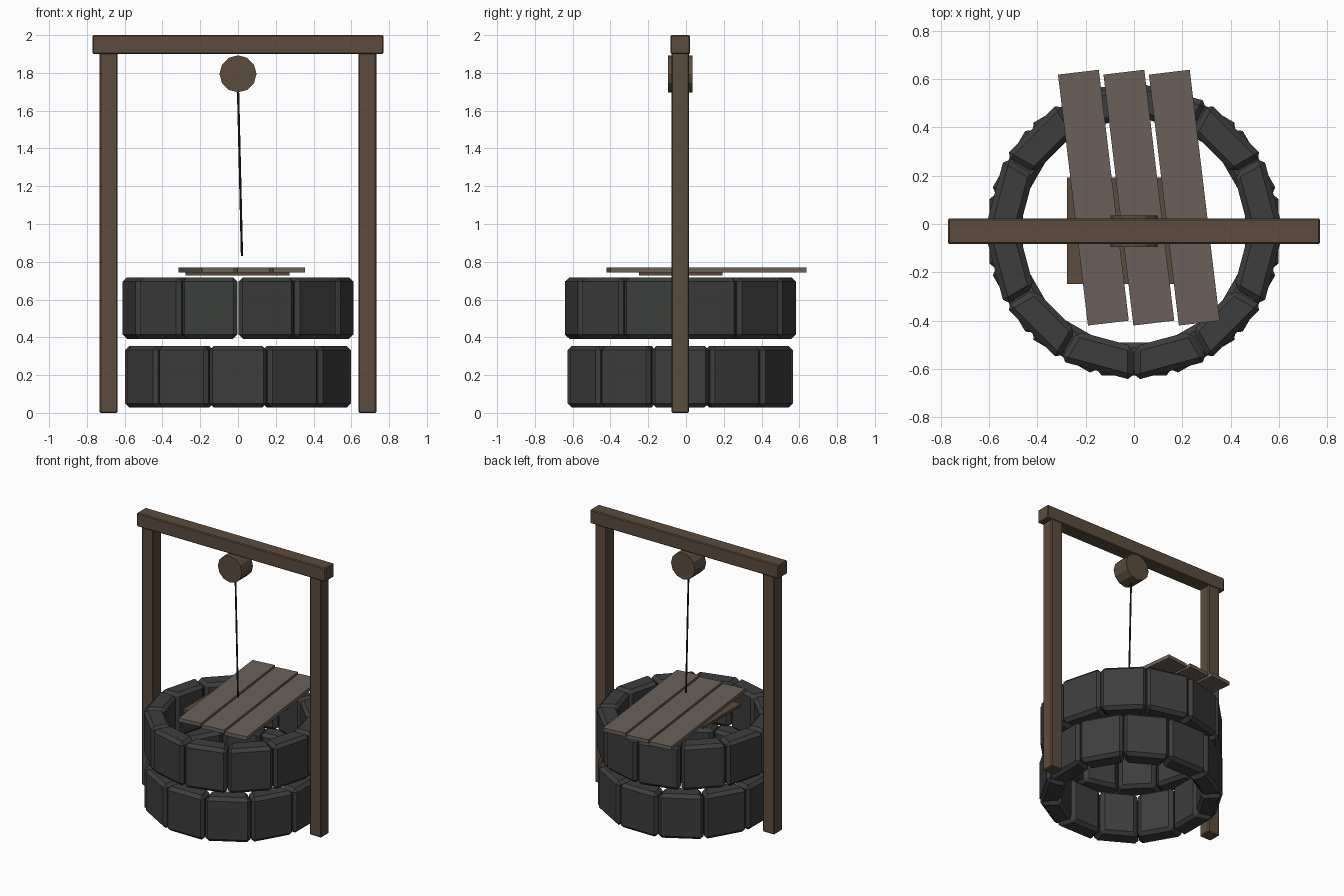
import bpy, bmesh, math
from mathutils import Vector

if "Cube" in bpy.data.objects:
    bpy.data.objects.remove(bpy.data.objects["Cube"])

CY = -0.03  # the well ring and frame share this centre line


def material(name, rgb):
    m = bpy.data.materials.new(name)
    m.diffuse_color = (*rgb, 1)
    m.use_nodes = True
    m.node_tree.nodes["Principled BSDF"].inputs["Base Color"].default_value = m.diffuse_color
    return m


STONE = material("stone", (0.045, 0.047, 0.045))
WOOD = material("dark wood", (0.105, 0.072, 0.048))
PLANK = material("plank wood", (0.145, 0.118, 0.100))
ROPE = material("rope", (0.02, 0.018, 0.015))


def finish(name, bm, mat, bevel=0):
    bmesh.ops.recalc_face_normals(bm, faces=bm.faces)
    me = bpy.data.meshes.new(name)
    bm.to_mesh(me)
    bm.free()
    ob = bpy.data.objects.new(name, me)
    bpy.context.collection.objects.link(ob)
    me.materials.append(mat)
    if bevel:
        b = ob.modifiers.new("chamfer", 'BEVEL')
        b.width, b.segments, b.limit_method = bevel, 1, 'ANGLE'
    return ob


def box(name, lo, hi, mat, bevel=0, turn=0):
    lo, hi = Vector(lo), Vector(hi)
    bm = bmesh.new()
    bmesh.ops.create_cube(bm, size=1)
    bmesh.ops.scale(bm, vec=hi - lo, verts=bm.verts)
    ob = finish(name, bm, mat, bevel)
    ob.location = (lo + hi) / 2
    ob.rotation_euler.z = math.radians(turn)
    return ob


def cylinder(name, a, b, r, sides, mat):
    a, b = Vector(a), Vector(b)
    bm = bmesh.new()
    bmesh.ops.create_cone(bm, cap_ends=True, segments=sides, radius1=r, radius2=r, depth=(b - a).length)
    ob = finish(name, bm, mat)
    ob.location = (a + b) / 2
    ob.rotation_euler = (b - a).to_track_quat('Z', 'Y').to_euler()
    return ob


# stone course: twelve chamfered wedge blocks
def stone_course(name, z0, z1, start, inner=0.46, outer=0.597, count=12):
    bm = bmesh.new()
    half = math.pi / count
    gap = 0.003
    for i in range(count):
        a = start + i * 2 * half
        u = Vector((math.cos(a), math.sin(a), 0))
        t = Vector((-u.y, u.x, 0))
        rings = []
        for z in (z0, z1):
            rings.append([bm.verts.new(u * r + t * s * (r * math.tan(half) - gap) + Vector((0, CY, z)))
                          for r, s in ((inner, -1), (outer, -1), (outer, 1), (inner, 1))])
        low, top = rings
        bm.faces.new(low)
        bm.faces.new(top)
        for k in range(4):
            j = (k + 1) % 4
            bm.faces.new((low[k], low[j], top[j], top[k]))
    return finish(name, bm, STONE, 0.023)


stone_course("lower_stone_course", 0.028, 0.355, 0)
stone_course("upper_stone_course", 0.392, 0.718, math.radians(15))

# frame: two posts and a crossbeam
for side, x in (("left", -0.685), ("right", 0.685)):
    box(f"{side}_post", (x - 0.047, CY - 0.047, 0), (x + 0.047, CY + 0.047, 1.905), WOOD, 0.006)
box("crossbeam", (-0.77, CY - 0.052, 1.9), (0.77, CY + 0.052, 2.0), WOOD, 0.006)

# pulley and hanging rope
cylinder("pulley", (0, CY - 0.065, 1.795), (0, CY + 0.065, 1.795), 0.098, 12, WOOD)
cylinder("rope", (0.0, CY, 1.72), (0.021, CY, 0.83), 0.006, 8, ROPE)

# cover planks laid askew over a batten board
for i, x in enumerate((-0.168, 0.02, 0.208)):
    box(f"cover_plank_{i + 1}", (x - 0.085, 0.109 - 0.5225, 0.742), (x + 0.085, 0.109 + 0.5225, 0.769),
        PLANK, 0, 6.8)
box("cover_batten", (-0.277, -0.248, 0.727), (0.272, 0.192, 0.747), WOOD)
